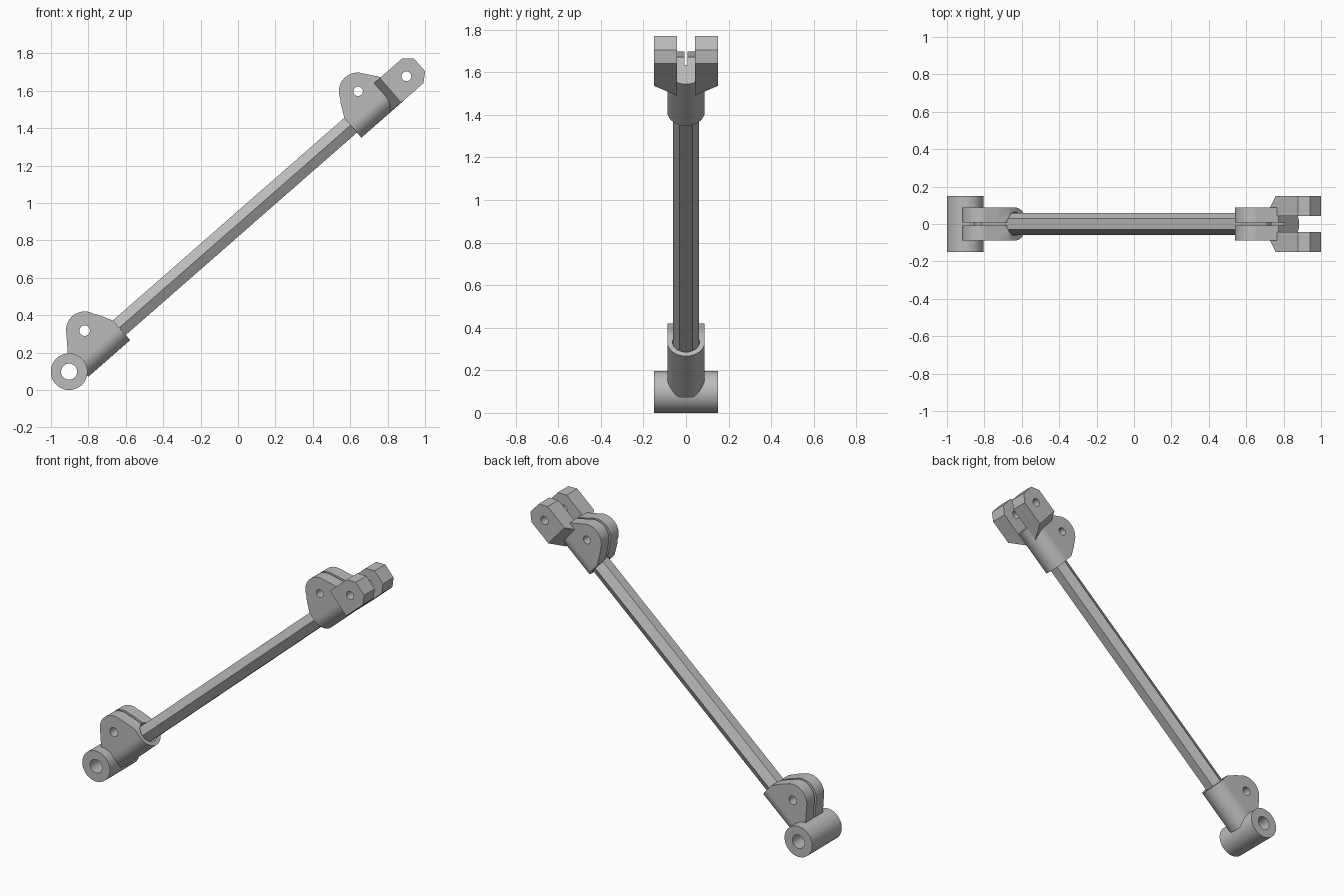
import bpy, bmesh, math
from mathutils import Matrix

cube = bpy.data.objects.get("Cube")
if cube:
    bpy.data.objects.remove(cube, do_unlink=True)

# Everything is laid out along the rod: x = along it, y = sideways, z = above it
TILT = Matrix.Translation((-0.903, 0, 0.098)) @ Matrix.Rotation(-math.radians(41.2), 4, 'Y')

steel = bpy.data.materials.new("grey_steel")
steel.use_nodes = True
GREY = (0.5, 0.5, 0.5, 1)
steel.diffuse_color = GREY
steel.node_tree.nodes["Principled BSDF"].inputs["Base Color"].default_value = GREY

PLACE = {'X': lambda a, b, t: (t, a, b),
         'Y': lambda a, b, t: (a, t, b),
         'Z': lambda a, b, t: (a, b, t)}


def arc(cx, cy, r, start, end, n):
    """Points on an arc, angles in degrees."""
    angles = [math.radians(start + (end - start) * i / n) for i in range(n + 1)]
    return [(cx + r * math.cos(a), cy + r * math.sin(a)) for a in angles]


def circle(cx, cy, r, n=40):
    return arc(cx, cy, r, 0, 360, n)[:-1]


def box(a, b, c, d):
    return [(a, c), (b, c), (b, d), (a, d)]


def prism(name, outline, axis, lo, hi):
    """Extrude a flat outline along an axis from lo to hi."""
    bm = bmesh.new()
    place = PLACE[axis]
    ends = [[bm.verts.new(place(a, b, t)) for a, b in outline] for t in (lo, hi)]
    bm.faces.new(ends[0])
    bm.faces.new(ends[1])
    n = len(outline)
    for i in range(n):
        j = (i + 1) % n
        bm.faces.new((ends[0][i], ends[0][j], ends[1][j], ends[1][i]))
    bmesh.ops.recalc_face_normals(bm, faces=bm.faces)
    mesh = bpy.data.meshes.new(name)
    bm.to_mesh(mesh)
    bm.free()
    mesh.materials.append(steel)
    ob = bpy.data.objects.new(name, mesh)
    ob.matrix_world = TILT
    bpy.context.collection.objects.link(ob)
    return ob


def carve(ob, operation, *shape):
    """Boolean a prism into the object and discard the prism."""
    cutter = prism("cutter", *shape)
    cutter.hide_render = True
    mod = ob.modifiers.new("carve", 'BOOLEAN')
    mod.operation, mod.solver, mod.object = operation, 'EXACT', cutter
    bpy.context.view_layer.update()
    mesh = bpy.data.meshes.new_from_object(ob.evaluated_get(bpy.context.evaluated_depsgraph_get()))
    ob.modifiers.clear()
    ob.data = mesh
    bpy.data.objects.remove(cutter, do_unlink=True)


def finish(ob):
    bpy.ops.object.select_all(action='DESELECT')
    ob.select_set(True)
    bpy.context.view_layer.objects.active = ob
    bpy.ops.object.shade_smooth_by_angle(angle=math.radians(30))


def clamp(name, mouth, way, hole_radius):
    """Split clamp with two ears; mouth is its open end, way its direction."""
    side = [(0, -0.088), (0, 0.05), (0.037, 0.122)]
    side += arc(0.148, 0.112, 0.1, 160, 30, 18)
    side += [(0.297, 0.08), (0.297, -0.088)]
    ob = prism(name, [(mouth + way * a, b) for a, b in side], 'Y', -0.1, 0.1)
    span = sorted((mouth - way * 0.02, mouth + way * 0.32))
    # Round belly with straight cheeks
    belly = arc(0, 0, 0.088, 180, 360, 32) + [(0.088, 0.3), (-0.088, 0.3)]
    carve(ob, 'INTERSECT', belly, 'X', *span)
    # Socket for the rod, slit between the ears, bolt hole
    carve(ob, 'DIFFERENCE', circle(0, 0, 0.063), 'X', *sorted((mouth - way * 0.02, mouth + way * 0.2)))
    carve(ob, 'DIFFERENCE', box(-0.008, 0.008, 0.03, 0.3), 'X', *span)
    carve(ob, 'DIFFERENCE', circle(mouth + way * 0.15, 0.11, hole_radius), 'Y', -0.2, 0.2)
    finish(ob)


# Hexagonal rod
prism("hex_rod", circle(0, 0, 0.06, 6), 'X', 0.16, 2.19)

# Clamps at both ends
clamp("lower_clamp", 0.357, -1, 0.028)
clamp("upper_clamp", 2.0, 1, 0.025)

# Cross tube at the lower end
tube = prism("pivot_tube", circle(0, 0, 0.098, 64), 'Y', -0.15, 0.15)
carve(tube, 'DIFFERENCE', circle(0, 0, 0.043), 'Y', -0.2, 0.2)
finish(tube)

# Fork prongs at the upper end, flaring outwards
prong_side = [(2.19, -0.087), (2.442, -0.087), (2.49, -0.045),
              (2.49, 0.045), (2.442, 0.087), (2.19, 0.087)]
for label, s in (("left", 1), ("right", -1)):
    prong = prism(label + "_fork_prong", prong_side, 'Y', *sorted((s * 0.042, s * 0.15)))
    plan = [(2.205, 0.03), (2.285, 0.152), (2.6, 0.152), (2.6, 0.03)]
    carve(prong, 'INTERSECT', [(a, s * b) for a, b in plan], 'Z', -0.2, 0.2)
    carve(prong, 'DIFFERENCE', circle(2.397, 0, 0.026), 'Y', -0.3, 0.3)
    finish(prong)
